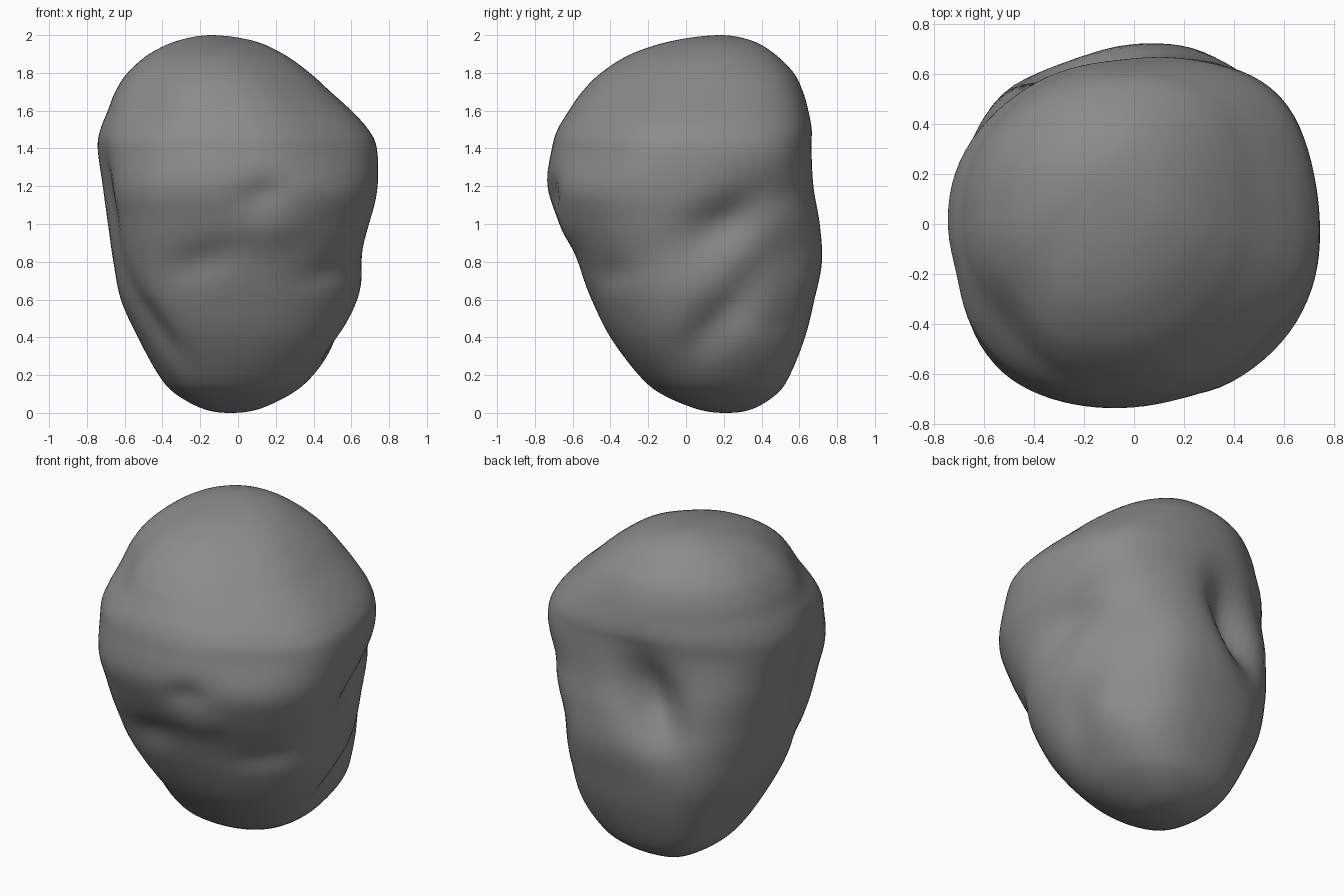
import bpy, math
from mathutils import Vector

# Silhouette extents by height: z, left, right, front, back
ROWS = [
    (0.00, -0.04, -0.04, 0.21, 0.21), (0.02, -0.18, 0.11, 0.06, 0.35),
    (0.10, -0.33, 0.28, -0.13, 0.48), (0.20, -0.42, 0.40, -0.25, 0.55),
    (0.40, -0.53, 0.56, -0.40, 0.63), (0.60, -0.62, 0.64, -0.50, 0.68),
    (0.80, -0.66, 0.67, -0.58, 0.72), (1.00, -0.69, 0.71, -0.67, 0.71),
    (1.20, -0.72, 0.74, -0.735, 0.68), (1.40, -0.745, 0.735, -0.71, 0.67),
    (1.50, -0.73, 0.69, -0.68, 0.67), (1.60, -0.69, 0.60, -0.62, 0.65),
    (1.70, -0.65, 0.49, -0.55, 0.62), (1.80, -0.585, 0.38, -0.45, 0.57),
    (1.90, -0.47, 0.24, -0.29, 0.47), (1.97, -0.32, 0.08, -0.07, 0.35),
    (2.00, -0.14, -0.14, 0.18, 0.18),
]
# Corner squareness by height: z, back right, back left, front left, front right
CORNERS = [
    (0.0, 2.5, 2.7, 2.5, 2.2), (0.2, 2.4, 2.8, 2.5, 2.35), (0.5, 1.85, 2.7, 2.6, 2.2),
    (0.8, 1.77, 2.5, 2.7, 2.25), (1.1, 2.1, 2.5, 2.5, 2.25), (1.4, 2.6, 2.1, 2.2, 1.9),
    (1.7, 2.5, 2.1, 1.7, 1.9), (2.0, 2.1, 2.1, 1.7, 1.9),
]
# Dents: centre, long direction, short radius, long radius, depth
DENTS = [
    ((0.12, -0.67, 1.17), (1, 0, 0.2), 0.08, 0.13, 0.045),     # front pit
    ((0.20, -0.64, 0.98), (1, 0, 0.2), 0.10, 0.18, -0.015),    # front bump
    ((-0.20, -0.58, 0.79), (1, 0, 0.5), 0.10, 0.25, 0.025),    # front crease
    ((0.50, -0.40, 0.73), (1, 0.6, 0.2), 0.08, 0.20, 0.02),    # front right crease
    ((-0.48, -0.30, 0.48), (0.3, 0, -0.45), 0.10, 0.30, 0.04), # lower left groove
    ((0.68, 0.22, 1.00), (0, 1, 0.4), 0.14, 0.24, 0.09),       # right pit
    ((0.56, 0.20, 0.52), (0, 0.3, 0.4), 0.13, 0.30, 0.07),     # right groove
    ((-0.22, 0.66, 1.10), (0.5, 0, 1), 0.16, 0.27, 0.15),      # back pit
    ((-0.70, -0.20, 1.15), (0, 0, 1), 0.14, 0.32, 0.04),       # left groove
]
SEG, SUB, MID = 96, 6, 2.2


def catmull(a, b, c, d, t):
    return tuple(0.5 * (2*q + (r-p)*t + (2*p-5*q+4*r-s)*t*t + (3*q-p-3*r+s)*t**3)
                 for p, q, r, s in zip(a, b, c, d))


def swapped(r):
    # row mirrored through the pole, so the ends close roundly
    return (r[0], r[2], r[1], r[4], r[3])


def corners_at(z):
    for a, b in zip(CORNERS, CORNERS[1:]):
        if z <= b[0]:
            t = max(0, (z - a[0]) / (b[0] - a[0]))
            t = t * t * (3 - 2 * t)
            return [p + (q - p) * t for p, q in zip(a[1:], b[1:])]
    return CORNERS[-1][1:]


def ring(row):
    z, x0, x1, y0, y1 = row
    ns = corners_at(z)
    pts = []
    for i in range(SEG):
        th = 2 * math.pi * i / SEG
        c, s = math.cos(th), math.sin(th)
        n = MID + (ns[i * 4 // SEG] - MID) * math.sin(2 * th) ** 2
        r = (abs(c)**n + abs(s)**n) ** (-1 / n)
        u, w = c * r, s * r
        u += 0.08 * w * (1 - u * u)            # slight skew of front and back
        pts.append(((x0+x1)/2 + (x1-x0)/2*u, (y0+y1)/2 + (y1-y0)/2*w, z))
    return pts


# Lofted body
keys = [swapped(ROWS[1])] + ROWS + [swapped(ROWS[-2])]
rows = [catmull(*keys[i:i+4], k / SUB)
        for i in range(len(ROWS) - 1) for k in range(SUB)][1:]
verts = [p for row in rows for p in ring(row)]
faces = [(j*SEG + i, j*SEG + (i+1) % SEG, (j+1)*SEG + (i+1) % SEG, (j+1)*SEG + i)
         for j in range(len(rows) - 1) for i in range(SEG)]
bot, top = len(verts), len(verts) + 1
verts += [(-0.04, 0.21, 0.0), (-0.14, 0.18, 2.0)]
last = (len(rows) - 1) * SEG
for i in range(SEG):
    k = (i + 1) % SEG
    faces += [(bot, k, i), (top, last + i, last + k)]
mesh = bpy.data.meshes.new("boulder")
mesh.from_pydata(verts, [], faces)
mesh.update()

# Press the dents in along the surface normals
normals = [v.normal.copy() for v in mesh.vertices]
for v, nrm in zip(mesh.vertices, normals):
    push = 0.0
    for centre, along, rs, rl, depth in DENTS:
        d = v.co - Vector(centre)
        a = d.dot(Vector(along).normalized())
        push += depth * math.exp(-(d.length_squared - a*a) / rs**2 - a*a / rl**2)
    v.co -= nrm * push
for p in mesh.polygons:
    p.use_smooth = True
mesh.update()

# Grey stone
stone = bpy.data.materials.new("grey stone")
stone.diffuse_color = (0.26, 0.26, 0.26, 1)
mesh.materials.append(stone)
body = bpy.data.objects.new("boulder", mesh)
bpy.context.collection.objects.link(body)
